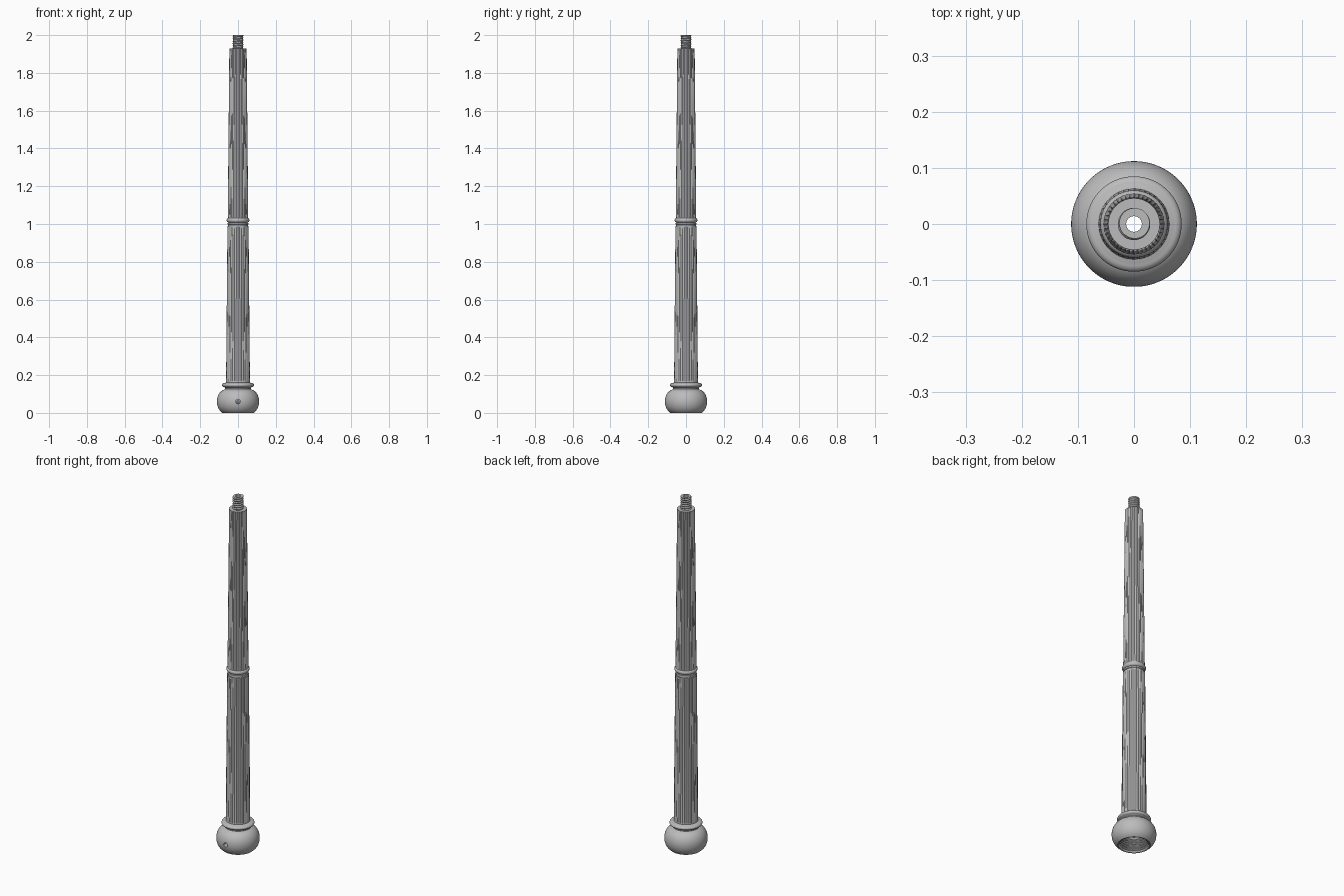
import bpy
import bmesh
from math import sin, cos, pi, radians

cube = bpy.data.objects.get("Cube")
if cube:
    bpy.data.objects.remove(cube)

grey = bpy.data.materials.new("painted_grey")
grey.use_nodes = True
grey.diffuse_color = (0.5, 0.5, 0.5, 1)
grey.node_tree.nodes["Principled BSDF"].inputs["Base Color"].default_value = (0.5, 0.5, 0.5, 1)


def revolve(name, profile, segs, closed=True, offset=None):
    """Sweep (radius, z) points around z; offset(angle, index) alters the radius."""
    bm = bmesh.new()
    rings = []
    for i, (r, z) in enumerate(profile):
        ring = []
        for s in range(segs):
            a = 2 * pi * s / segs
            rr = r + (offset(a, i) if offset else 0)
            ring.append(bm.verts.new((rr * cos(a), rr * sin(a), z)))
        rings.append(ring)
    count = len(rings) if closed else len(rings) - 1
    for i in range(count):
        low, high = rings[i], rings[(i + 1) % len(rings)]
        for s in range(segs):
            t = (s + 1) % segs
            bm.faces.new((low[s], low[t], high[t], high[s]))
    bmesh.ops.recalc_face_normals(bm, faces=bm.faces)
    mesh = bpy.data.meshes.new(name)
    bm.to_mesh(mesh)
    bm.free()
    mesh.materials.append(grey)
    obj = bpy.data.objects.new(name, mesh)
    bpy.context.collection.objects.link(obj)
    return obj


def arc(r, z, rx, rz, start, end, steps=12):
    """Points on an elliptical arc, angles in degrees from the outward direction."""
    angles = [radians(start + (end - start) * i / steps) for i in range(steps + 1)]
    return [(r + rx * cos(a), z + rz * sin(a)) for a in angles]


def smooth(obj):
    bpy.ops.object.select_all(action="DESELECT")
    obj.select_set(True)
    bpy.context.view_layer.objects.active = obj
    bpy.ops.object.shade_smooth_by_angle(angle=radians(30))


BORE = 0.014
FLUTES = 40
parts = []

# Bulbous foot with a collar above and a threaded socket beneath
foot = arc(0.062, 0.06, 0.05, 0.065, -65, 78, 20)
foot[0] = (foot[0][0], 0)
foot += [(0.068, 0.126), (0.068, 0.132)]
foot += arc(0.07, 0.147, 0.015, 0.011, -80, 90, 10)
foot += [(0.06, 0.163), (BORE, 0.163), (BORE, 0.085), (0.07, 0.085)]
for k in range(5):
    z = 0.075 - 0.014 * k
    foot += [(0.07, z), (0.076, z - 0.004), (0.076, z - 0.007), (0.07, z - 0.011)]
foot.append((0.078, 0))
base = revolve("foot", foot, 96)

# Set screw hole in the front of the foot
bpy.ops.mesh.primitive_cylinder_add(vertices=32, radius=0.012, depth=0.06,
                                    location=(0, -0.105, 0.06), rotation=(pi / 2, 0, 0))
cutter = bpy.context.object
cutter.name = "screw_hole_cutter"
cutter.data.materials.append(grey)
cut = base.modifiers.new("screw_hole", "BOOLEAN")
cut.operation = "DIFFERENCE"
cut.solver = "EXACT"
cut.object = cutter
bpy.context.view_layer.objects.active = base
bpy.ops.object.modifier_apply(modifier=cut.name)
bpy.data.objects.remove(cutter)
parts.append(base)


# Two tapered shafts with shallow flutes
def flute(a, i):
    return -0.0018 * abs(sin(a * FLUTES / 2)) if i in (1, 2) else 0


for name, r0, z0, r1, z1 in (("lower_shaft", 0.063, 0.16, 0.056, 0.99),
                             ("upper_shaft", 0.054, 1.03, 0.046, 1.93)):
    outline = [(r0, z0), (r0, z0 + 0.02), (r1, z1 - 0.02), (r1, z1), (BORE, z1), (BORE, z0)]
    parts.append(revolve(name, outline, FLUTES * 6, offset=flute))

# Middle ring with a narrow band under it
ring = [(BORE, 0.985), (0.052, 0.985), (0.052, 0.995), (0.055, 0.997), (0.055, 1.005)]
ring += arc(0.047, 1.02, 0.013, 0.013, -80, 80, 12)
ring += [(0.053, 1.036), (0.053, 1.042), (BORE, 1.042)]
parts.append(revolve("middle_ring", ring, 96))

# Threaded stud at the top: a helical groove on a hollow pin
STEPS = 60
PITCH = 0.012
stud = [(0.026, 1.928 + 0.072 * i / STEPS) for i in range(STEPS + 1)]
stud += [(BORE, 2.0), (BORE, 1.928)]


def thread(a, i):
    if i > STEPS:
        return 0
    turn = (stud[i][1] / PITCH - a / (2 * pi)) % 1
    return 0.003 - 0.008 * abs(turn - 0.5)


parts.append(revolve("threaded_stud", stud, 64, offset=thread))

for part in parts:
    smooth(part)
